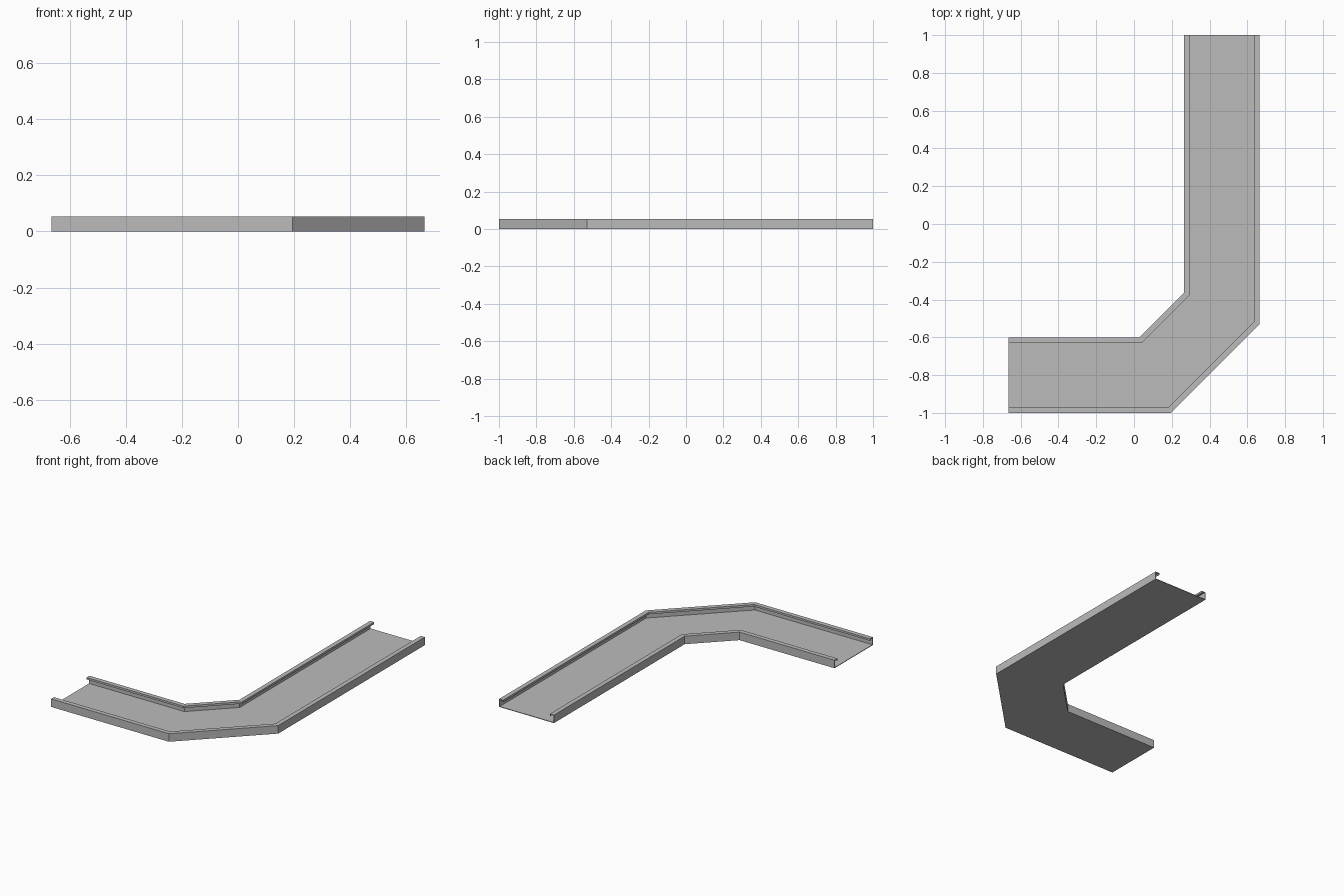
import bpy, bmesh
from mathutils import Vector

cube = bpy.data.objects.get("Cube")
if cube:
    bpy.data.objects.remove(cube, do_unlink=True)

# Sheet-metal colour
metal = bpy.data.materials.new("galvanised_grey")
metal.use_nodes = True
grey = (0.5, 0.5, 0.5, 1)
metal.diffuse_color = grey
metal.node_tree.nodes["Principled BSDF"].inputs["Base Color"].default_value = grey

# Outer edge of the bent channel, in plan
path = [Vector(p) for p in ((-0.665, -1), (0.195, -1), (0.665, -0.53), (0.665, 1))]
WIDTH, HEIGHT, SHEET, LIP, RETURN = 0.4, 0.053, 0.004, 0.03, 0.013

# Half section: wall, inward lip and down-turned return; then mirrored
half = [(0, 0), (0, HEIGHT), (LIP, HEIGHT), (LIP, HEIGHT - RETURN),
        (LIP - SHEET, HEIGHT - RETURN), (LIP - SHEET, HEIGHT - SHEET),
        (SHEET, HEIGHT - SHEET), (SHEET, SHEET)]
section = half + [(WIDTH - u, z) for u, z in reversed(half)]


def miter(i):
    """Inward offset direction at a path point, scaled to keep the width."""
    dirs = [(path[b] - path[a]).normalized()
            for a, b in ((i - 1, i), (i, i + 1)) if a >= 0 and b < len(path)]
    normals = [Vector((-d.y, d.x)) for d in dirs]
    m = sum(normals, Vector((0, 0))).normalized()
    return m / m.dot(normals[0])


# Sweep the section along the path
bm = bmesh.new()
rings = []
for i, p in enumerate(path):
    m = miter(i)
    rings.append([bm.verts.new((*(p + m * u), z)) for u, z in section])
n = len(section)
for a, b in zip(rings, rings[1:]):
    for j in range(n):
        k = (j + 1) % n
        bm.faces.new((a[j], a[k], b[k], b[j]))
bm.faces.new(rings[0])
bm.faces.new(rings[-1][::-1])
bmesh.ops.recalc_face_normals(bm, faces=bm.faces)

mesh = bpy.data.meshes.new("bent_channel")
bm.to_mesh(mesh)
bm.free()
mesh.materials.append(metal)
channel = bpy.data.objects.new("bent_channel", mesh)
bpy.context.collection.objects.link(channel)
